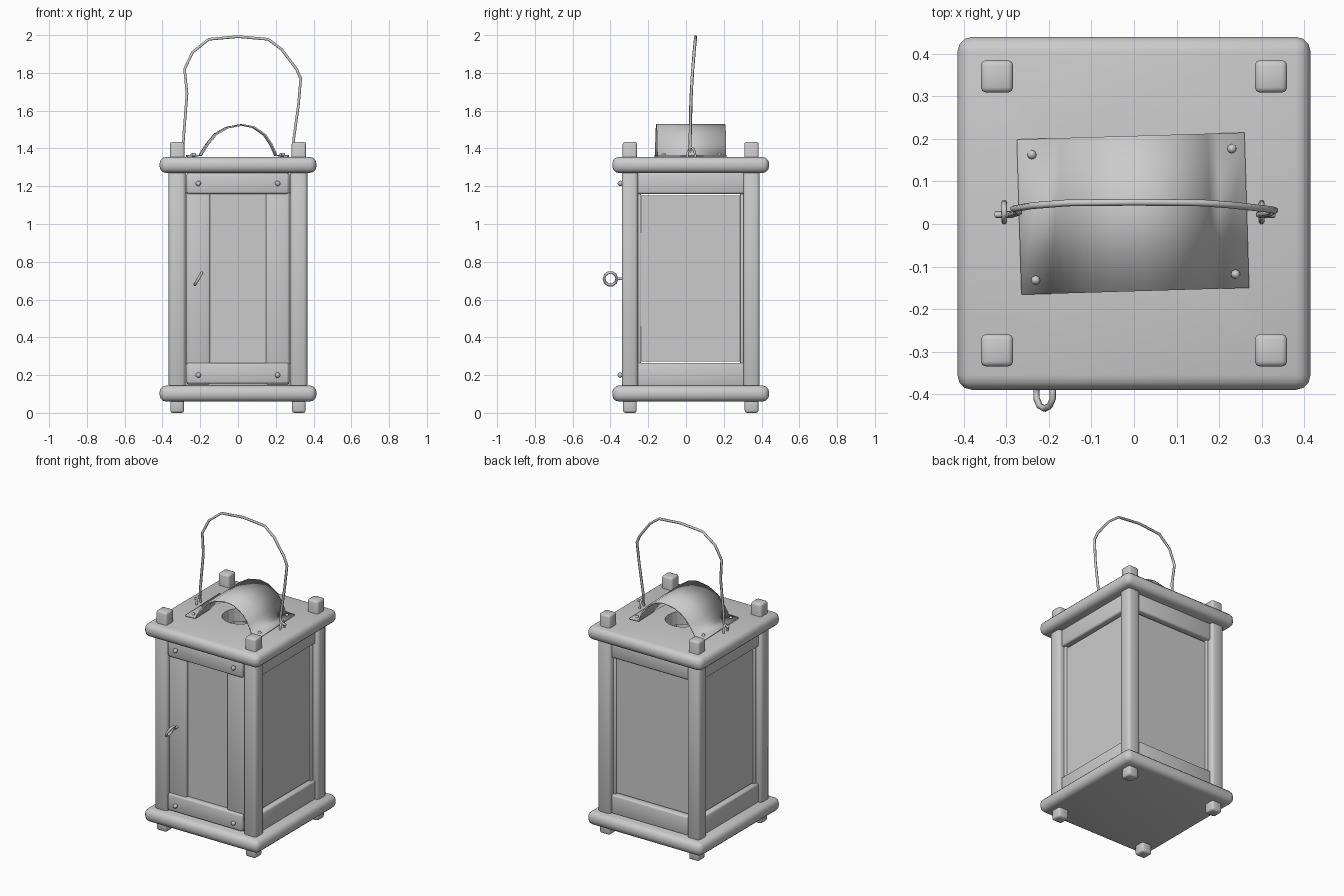
import bpy, bmesh, math
from mathutils import Vector

cube = bpy.data.objects.get("Cube")
if cube:
    bpy.data.objects.remove(cube, do_unlink=True)

grey = bpy.data.materials.new("light grey")
grey.use_nodes = True
COLOR = (0.6, 0.6, 0.6, 1)
grey.diffuse_color = COLOR
grey.node_tree.nodes["Principled BSDF"].inputs["Base Color"].default_value = COLOR

CY = 0.025            # centre of the body in y
POST = 0.322          # post offset from the body centre


def finish(name, bm, smooth=True):
    mesh = bpy.data.meshes.new(name)
    bmesh.ops.recalc_face_normals(bm, faces=bm.faces)
    bm.to_mesh(mesh)
    bm.free()
    for p in mesh.polygons:
        p.use_smooth = smooth
    mesh.materials.append(grey)
    ob = bpy.data.objects.new(name, mesh)
    bpy.context.collection.objects.link(ob)
    return ob


def box(name, lo, hi, bevel=0.0, segs=2, smooth=True):
    """Box between two corners, with rounded edges."""
    lo, hi = Vector(lo), Vector(hi)
    bm = bmesh.new()
    bmesh.ops.create_cube(bm, size=1)
    for v in bm.verts:
        v.co = (lo + hi) / 2 + v.co * (hi - lo)
    if bevel:
        bmesh.ops.bevel(bm, geom=bm.edges[:], offset=bevel, segments=segs,
                        profile=0.5, affect='EDGES')
    return finish(name, bm, smooth)


def wire(name, pts, radius, cyclic=False):
    """Round wire through the points."""
    cu = bpy.data.curves.new(name, 'CURVE')
    cu.dimensions = '3D'
    cu.bevel_depth = radius
    cu.bevel_resolution = 1
    cu.use_fill_caps = True
    sp = cu.splines.new('POLY')
    sp.points.add(len(pts) - 1)
    for p, co in zip(sp.points, pts):
        p.co = (*co, 1)
    sp.use_cyclic_u = cyclic
    sp.use_smooth = True
    cu.materials.append(grey)
    ob = bpy.data.objects.new(name, cu)
    bpy.context.collection.objects.link(ob)
    return ob


def nail(name, loc, radius=0.012):
    bm = bmesh.new()
    bmesh.ops.create_uvsphere(bm, u_segments=8, v_segments=6, radius=radius)
    bmesh.ops.translate(bm, verts=bm.verts, vec=loc)
    return finish(name, bm)


# Base board, and roof board with a round smoke hole under the cover
box("base_board", (-0.415, CY - 0.415, 0.06), (0.415, CY + 0.415, 0.145), 0.035, 3)
roof = box("roof_board", (-0.415, CY - 0.415, 1.27), (0.415, CY + 0.415, 1.355), 0.035, 3)
bm = bmesh.new()
bmesh.ops.create_cone(bm, cap_ends=True, segments=20, radius1=0.11, radius2=0.11, depth=0.4)
bmesh.ops.translate(bm, verts=bm.verts, vec=(0, CY, 1.31))
cutter = finish("hole_cutter", bm, False)
cutter.hide_render = True
cutter.hide_viewport = True
cut = roof.modifiers.new("smoke_hole", 'BOOLEAN')
cut.operation = 'DIFFERENCE'
cut.object = cutter

# Corner posts with tenons that poke out above the roof and below the base
for sx, side in ((-1, "right"), (1, "left")):
    for sy, end in ((-1, "front"), (1, "back")):
        x, y = sx * POST, CY + sy * POST
        box(f"{end}_{side}_post", (x - 0.045, y - 0.043, 0.13),
            (x + 0.045, y + 0.043, 1.29), 0.018)
        box(f"{end}_{side}_top_tenon", (x - 0.038, y - 0.038, 1.25),
            (x + 0.038, y + 0.038, 1.435), 0.012)
        box(f"{end}_{side}_foot", (x - 0.036, y - 0.036, 0),
            (x + 0.036, y + 0.036, 0.09), 0.012)

# Side and back walls: rails above and below a framed pane
for name, turn in (("left", 0), ("back", 1), ("right", 2)):
    parts = [box(f"{name}_top_rail", (0.295, -0.3, 1.16), (0.345, 0.3, 1.275), 0.01),
             box(f"{name}_bottom_rail", (0.295, -0.3, 0.14), (0.345, 0.3, 0.265), 0.01),
             box(f"{name}_pane", (0.308, -0.262, 0.272), (0.318, 0.262, 1.15), smooth=False)]
    for s, e in ((-1, "first"), (1, "second")):
        parts.append(box(f"{name}_{e}_stile", (0.298, s * 0.28 - 0.018, 0.25),
                         (0.328, s * 0.28 + 0.018, 1.17), 0.005))
    for ob in parts:
        ob.location.y = CY
        ob.rotation_euler.z = turn * math.pi / 2

# Front door: stiles, rails, pane and nails
F = -0.34
for s, side in ((-1, "right"), (1, "left")):
    box(f"door_{side}_stile", (s * 0.21 - 0.062, F + 0.015, 0.15),
        (s * 0.21 + 0.062, F + 0.055, 1.27), 0.01)
    for z, level in ((0.2, "bottom"), (1.215, "top")):
        nail(f"door_{level}_{side}_nail", (s * 0.21, F - 0.008, z), 0.014)
for z, level in ((0.21, "bottom"), (1.215, "top")):
    box(f"door_{level}_rail", (-0.272, F, z - 0.055), (0.268, F + 0.045, z + 0.055), 0.01)
box("door_pane", (-0.15, F + 0.035, 0.26), (0.15, F + 0.045, 1.165), smooth=False)

# Ring pull on the door
ring = [(-0.21 + 0.02 * math.sin(a), -0.4 + 0.034 * math.cos(a), 0.71 + 0.034 * math.sin(a))
        for a in (i * math.pi / 5 for i in range(10))]
wire("door_ring", ring, 0.008, True)
wire("door_ring_shank", [(-0.21, -0.366, 0.71), (-0.21, -0.31, 0.71)], 0.008)

# Arched metal cover, slightly skewed on the roof
arch = [(-0.27, 1.36), (-0.2, 1.363), (-0.165, 1.42), (-0.12, 1.475), (-0.06, 1.51), (0.02, 1.525),
        (0.08, 1.513), (0.14, 1.472), (0.175, 1.42), (0.2, 1.363), (0.265, 1.36)]
bm = bmesh.new()
rows = [[bm.verts.new((x - 0.03 * (y - 0.025), y + 0.03 * x, z)) for x, z in arch]
        for y in (-0.158, 0.207)]
for i in range(len(arch) - 1):
    bm.faces.new((rows[0][i], rows[0][i + 1], rows[1][i + 1], rows[1][i]))
cover = finish("smoke_cover", bm)
thick = cover.modifiers.new("thickness", 'SOLIDIFY')
thick.thickness = 0.008
thick.offset = 0
for x in (-0.235, 0.235):
    for y in (-0.125, 0.17):
        nail("cover_nail", (x - 0.03 * y, y + 0.03 * x, 1.366), 0.011)

# Wire bail and the two staples that hold it
profile = [(-0.325, 1.385), (-0.29, 1.4), (-0.288, 1.46), (-0.27, 1.69), (-0.283, 1.82),
           (-0.24, 1.91), (-0.155, 1.978), (0, 1.992), (0.16, 1.978), (0.23, 1.925),
           (0.31, 1.82), (0.332, 1.77), (0.32, 1.63), (0.295, 1.45), (0.293, 1.4), (0.33, 1.385)]
wire("bail", [(x, 0.022 + 0.03 * max(0, (z - 1.45) / 0.55) ** 2, z) for x, z in profile], 0.008)
for x, side in ((-0.305, "right"), (0.3, "left")):
    loop = [(x, 0.028 + 0.022 * math.cos(a), 1.35 + 0.055 * math.sin(a))
            for a in (i * math.pi / 6 for i in range(7))]
    wire(f"{side}_staple", loop, 0.007)
